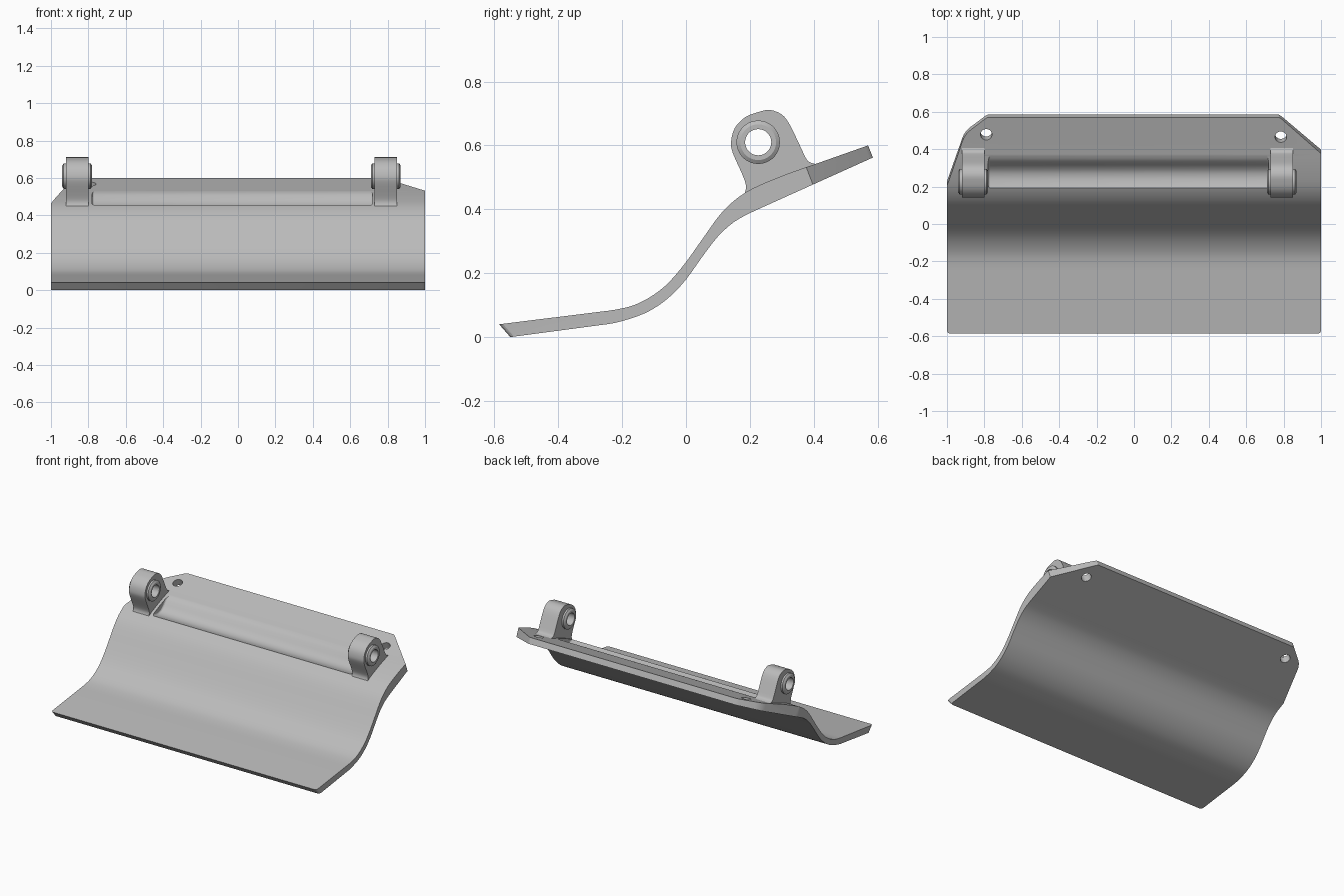
import bpy, bmesh, math
from mathutils import Vector

cube = bpy.data.objects.get("Cube")
if cube:
    bpy.data.objects.remove(cube, do_unlink=True)

steel = bpy.data.materials.new("grey_steel")
steel.use_nodes = True
steel.diffuse_color = (0.5, 0.5, 0.5, 1)
steel.node_tree.nodes["Principled BSDF"].inputs["Base Color"].default_value = (0.5, 0.5, 0.5, 1)

NORMAL = Vector((0, -0.36, 0.93)).normalized()   # direction square to the rear flange


def flange_z(y):
    return 0.46 + (y - 0.2) * 0.37


def spline(pts, steps=3):
    """Smooth curve through the points."""
    p = [Vector(q) for q in pts]
    p = [2 * p[0] - p[1]] + p + [2 * p[-1] - p[-2]]
    out = []
    for a, b, c, d in zip(p, p[1:], p[2:], p[3:]):
        for i in range(steps):
            t = i / steps
            out.append(0.5 * (2 * b + (c - a) * t + (2 * a - 5 * b + 4 * c - d) * t * t
                              + (3 * b - a - 3 * c + d) * t ** 3))
    return [tuple(v) for v in out] + [tuple(pts[-1])]


def finish(name, bm):
    bmesh.ops.recalc_face_normals(bm, faces=bm.faces[:])
    mesh = bpy.data.meshes.new(name)
    bm.to_mesh(mesh)
    bm.free()
    mesh.materials.append(steel)
    ob = bpy.data.objects.new(name, mesh)
    bpy.context.collection.objects.link(ob)
    return ob


def prism(name, pts, push, pick=None, width=0.0):
    """Extrude a 3D outline along push; round the edges chosen by pick."""
    bm = bmesh.new()
    face = bm.faces.new([bm.verts.new(p) for p in pts])
    ext = bmesh.ops.extrude_face_region(bm, geom=[face])["geom"]
    bmesh.ops.translate(bm, vec=push, verts=[v for v in ext if isinstance(v, bmesh.types.BMVert)])
    bmesh.ops.recalc_face_normals(bm, faces=bm.faces[:])
    if pick:
        edges = [e for e in bm.edges if pick(e)]
        bmesh.ops.bevel(bm, geom=edges, offset=width, segments=4, profile=0.5, affect='EDGES')
    return finish(name, bm)


def cylinder(name, centre, axis, radius, depth):
    bm = bmesh.new()
    bmesh.ops.create_cone(bm, cap_ends=True, segments=32, radius1=radius, radius2=radius, depth=depth)
    ob = finish(name, bm)
    ob.rotation_euler = Vector(axis).to_track_quat('Z', 'Y').to_euler()
    ob.location = centre
    return ob


def cut(ob, cutter, operation='DIFFERENCE'):
    cutter.hide_render = True
    mod = ob.modifiers.new("cut", 'BOOLEAN')
    mod.operation = operation
    mod.solver = 'EXACT'
    mod.object = cutter
    bpy.context.view_layer.objects.active = ob
    bpy.ops.object.modifier_apply(modifier=mod.name)
    bpy.data.objects.remove(cutter, do_unlink=True)


def smooth(ob, angle):
    bpy.ops.object.select_all(action='DESELECT')
    ob.select_set(True)
    bpy.context.view_layer.objects.active = ob
    bpy.ops.object.shade_smooth_by_angle(angle=math.radians(angle))


# Curved plate: S-shaped section swept across the width
upper = [(-0.585, 0.04)] + spline([
    (-0.28, 0.078), (-0.22, 0.086), (-0.16, 0.101), (-0.1, 0.133), (-0.05, 0.175), (0, 0.235),
    (0.05, 0.305), (0.1, 0.375), (0.14, 0.418), (0.19, 0.455), (0.25, 0.484), (0.32, 0.512),
    (0.4, 0.54)]) + [(0.57, 0.6)]
lower = [(0.585, 0.562)] + spline([
    (0.25, 0.411), (0.2, 0.388), (0.15, 0.36), (0.1, 0.315), (0.05, 0.25), (0, 0.18),
    (-0.05, 0.127), (-0.1, 0.09), (-0.15, 0.066), (-0.22, 0.045), (-0.28, 0.036)]) + [(-0.55, 0)]
plate = prism("curved_plate", [(-1, y, z) for y, z in upper + lower], (2, 0, 0),
              lambda e: all(v.co.y < -0.5 for v in e.verts)
              and e.verts[0].co.x == e.verts[1].co.x, 0.015)

# Trim the rear corners of the plate
outline = [(-1.05, -1.5), (1.05, -1.5), (1.05, 0.335), (0.765, 0.583), (-0.77, 0.583),
           (-0.905, 0.48), (-1.05, 0.06)]
trim = prism("corner_trim", [Vector((x, y, flange_z(y))) - NORMAL for x, y in outline], NORMAL * 2,
             lambda e: abs(e.calc_length() - 2) < 0.001 and abs(e.verts[0].co.x) < 1, 0.035)
cut(plate, trim, 'INTERSECT')

# Groove between the lugs
channel = spline([(0.19, 0.457), (0.22, 0.449), (0.25, 0.446), (0.28, 0.453), (0.305, 0.471),
                  (0.325, 0.494), (0.345, 0.515), (0.37, 0.53)])
channel += [(0.37, 0.62), (0.19, 0.62)]
groove = prism("groove_cutter", [(-0.78, y, z) for y, z in channel], (1.5, 0, 0),
               lambda e: e.verts[0].co.x == e.verts[1].co.x
               and max(v.co.z for v in e.verts) < 0.54, 0.012)
cut(plate, groove)

# Bolt holes through the flange
for x, y in ((-0.79, 0.48), (0.785, 0.467)):
    cut(plate, cylinder("bolt_hole", (x, y, flange_z(y)), NORMAL, 0.031, 0.3))
smooth(plate, 18)

# Hinge lugs with flanged bushings
EYE_Y, EYE_Z = 0.226, 0.61
lug_side = spline([(0.18, 0.44), (0.188, 0.47), (0.178, 0.505), (0.147, 0.575), (0.141, 0.61),
                   (0.153, 0.655), (0.185, 0.688), (0.225, 0.704), (0.262, 0.711), (0.298, 0.698),
                   (0.322, 0.67), (0.347, 0.62), (0.375, 0.561), (0.388, 0.547), (0.41, 0.541)])
lug_side += [(0.4, 0.505), (0.3, 0.455), (0.2, 0.415)]
half = [(0.055, 0.068), (0.072, 0.068), (0.08, 0.056), (0.08, 0.041)]
ring = half + [(-x, r) for x, r in reversed(half)]

for side, cx in (("right", -0.86), ("left", 0.79)):
    lug = prism(side + "_hinge_lug", [(cx - 0.06, y, z) for y, z in lug_side], (0.12, 0, 0))
    cut(lug, cylinder("eye_cutter", (cx, EYE_Y, EYE_Z), (1, 0, 0), 0.055, 0.4))
    smooth(lug, 35)

    bm = bmesh.new()
    verts = [bm.verts.new((x, r, 0)) for x, r in ring]
    edges = [bm.edges.new((a, b)) for a, b in zip(verts, verts[1:] + verts[:1])]
    bmesh.ops.spin(bm, geom=verts + edges, cent=(0, 0, 0), axis=(1, 0, 0),
                   angle=math.tau, steps=36, use_merge=True)
    bmesh.ops.remove_doubles(bm, verts=bm.verts[:], dist=0.0001)
    bushing = finish(side + "_bushing", bm)
    bushing.location = (cx, EYE_Y, EYE_Z)
    smooth(bushing, 30)
